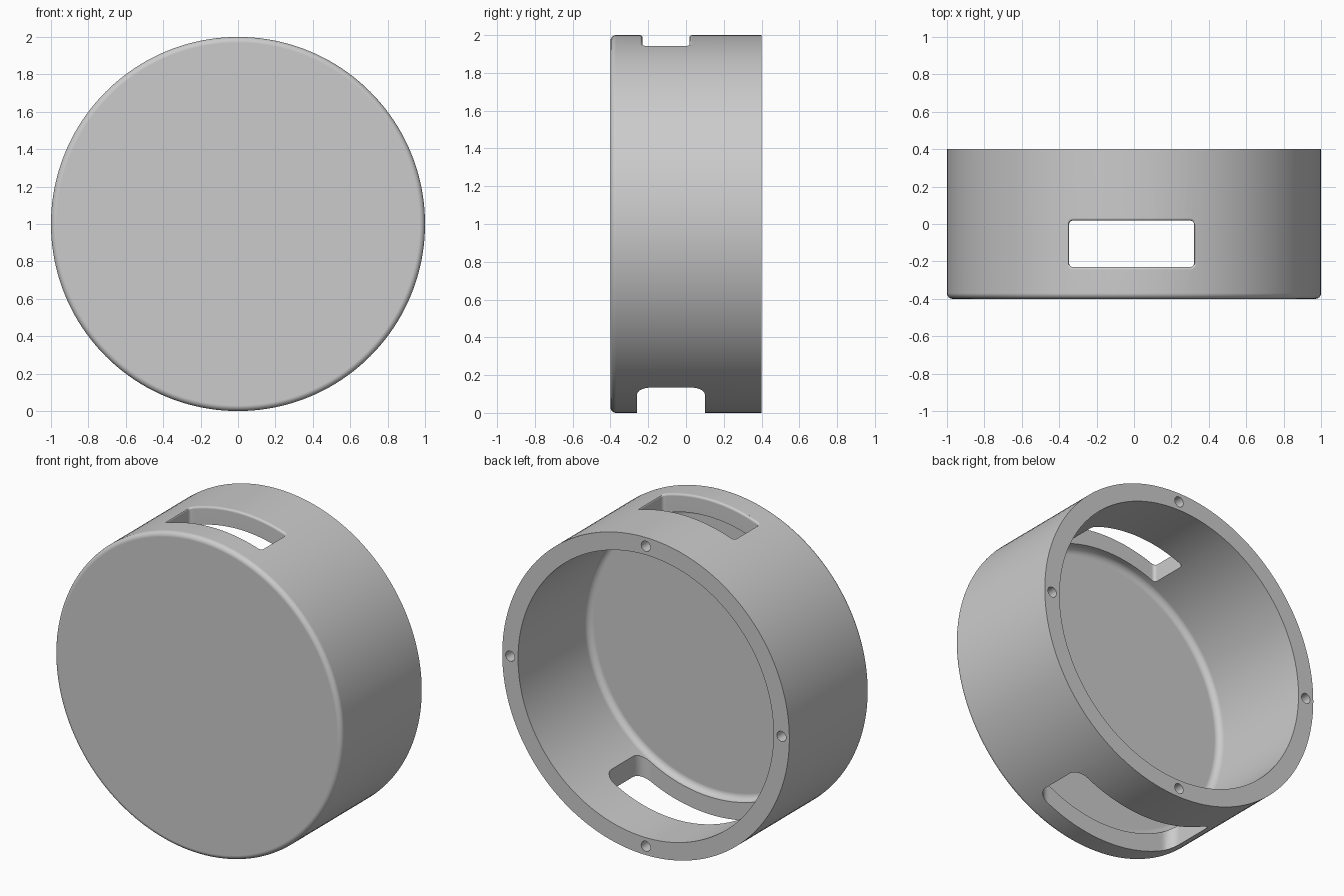
import bpy, bmesh
from math import sin, cos, pi, sqrt, radians
from mathutils import Vector, Matrix

cube = bpy.data.objects.get("Cube")
if cube:
    bpy.data.objects.remove(cube)

grey = bpy.data.materials.new("plain grey")
grey.use_nodes = True
colour = (0.6, 0.6, 0.6, 1)
grey.diffuse_color = colour
grey.node_tree.nodes["Principled BSDF"].inputs["Base Color"].default_value = colour

OUTER, INNER, HALF, FLOOR = 1.0, 0.89, 0.4, -0.3


def make_object(name, bm):
    bmesh.ops.recalc_face_normals(bm, faces=bm.faces)
    mesh = bpy.data.meshes.new(name)
    bm.to_mesh(mesh)
    bm.free()
    mesh.materials.append(grey)
    obj = bpy.data.objects.new(name, mesh)
    bpy.context.collection.objects.link(obj)
    return obj


def loft(name, rings):
    """Skin a stack of closed rings and cap both ends."""
    bm = bmesh.new()
    loops = [[bm.verts.new(p) for p in ring] for ring in rings]
    n = len(loops[0])
    for a, b in zip(loops, loops[1:]):
        for i in range(n):
            j = (i + 1) % n
            bm.faces.new((a[i], a[j], b[j], b[i]))
    bm.faces.new(loops[0])
    bm.faces.new(loops[-1])
    return make_object(name, bm)


def fillet(cr, cy, radius, start, steps=6):
    """Quarter arc in (radius, y) from a start angle."""
    return [(cr + radius * cos(start + pi / 2 * k / steps),
             cy + radius * sin(start + pi / 2 * k / steps)) for k in range(steps + 1)]


def rounded_rect(x0, x1, y0, y1, radius, grow=0.0, steps=5, cuts=24):
    """Rounded rectangle outline with its long sides subdivided."""
    r = radius + grow
    x0, x1, y0, y1 = x0 - grow, x1 + grow, y0 - grow, y1 + grow
    pts = []
    corners = [(x1 - r, y1 - r), (x0 + r, y1 - r), (x0 + r, y0 + r), (x1 - r, y0 + r)]
    for q, (cx, cy) in enumerate(corners):
        for k in range(steps + 1):
            a = pi / 2 * (q + k / steps)
            pts.append((cx + r * cos(a), cy + r * sin(a)))
        if q % 2 == 0:
            nx, ny = corners[q + 1]
            side = r if q == 0 else -r
            pts += [(cx + (nx - cx) * k / cuts, cy + side) for k in range(1, cuts)]
    return pts


# Round cup: rounded front edge, filleted inner floor, sharp open rim
R_OUT, R_IN, SEG = 0.03, 0.04, 160
front = fillet(OUTER - R_OUT, -HALF + R_OUT, R_OUT, -pi / 2)
inside = fillet(INNER - R_IN, FLOOR + R_IN, R_IN, -pi / 2)
profile = front + [(OUTER, HALF), (INNER, HALF)] + inside[::-1]
body = loft("round_housing", [
    [(r * cos(2 * pi * i / SEG), y, 1 + r * sin(2 * pi * i / SEG)) for i in range(SEG)]
    for r, y in profile])

# Top slot cutter: the outer edge flares to follow the curved wall
slot = (-0.347, 0.321, -0.23, 0.018, 0.02)
EDGE = 0.014
rings = [[(x, y, 1.6) for x, y in rounded_rect(*slot)]]
for k in range(5):
    a = pi / 2 * k / 4
    depth, grow = EDGE * (1 - sin(a)), EDGE * (1 - cos(a))
    rings.append([(x, y, 1 + sqrt((OUTER - depth) ** 2 - x * x))
                  for x, y in rounded_rect(*slot, grow=grow)])
rings.append([(x, y, 2.2) for x, y in rounded_rect(*slot, grow=EDGE)])
cutters = [loft("top_slot_cutter", rings)]

# Bottom slot cutter: wider, straight walls
low = rounded_rect(-0.5, 0.5, -0.26, 0.10, 0.07)
cutters.append(loft("bottom_slot_cutter", [[(x, y, z) for x, y in low] for z in (-0.2, 0.4)]))

# Four screw holes in the rim
for k in range(4):
    cx, cz = 0.945 * cos(k * pi / 2), 1 + 0.945 * sin(k * pi / 2)
    cutters.append(loft("screw_hole_cutter", [
        [(cx + 0.032 * cos(2 * pi * i / 24), y, cz + 0.032 * sin(2 * pi * i / 24))
         for i in range(24)] for y in (0.2, 0.5)]))

# Cut the openings
bpy.context.view_layer.objects.active = body
for cutter in cutters:
    cutter.hide_render = True
    mod = body.modifiers.new("cut", "BOOLEAN")
    mod.operation, mod.solver, mod.object = "DIFFERENCE", "EXACT", cutter
    bpy.ops.object.modifier_apply(modifier=mod.name)
for cutter in cutters:
    bpy.data.objects.remove(cutter)

# Smooth shading with crisp edges
bpy.ops.object.select_all(action="DESELECT")
body.select_set(True)
bpy.ops.object.shade_smooth_by_angle(angle=radians(30))
weighted = body.modifiers.new("weighted_normals", "WEIGHTED_NORMAL")
weighted.keep_sharp = True
